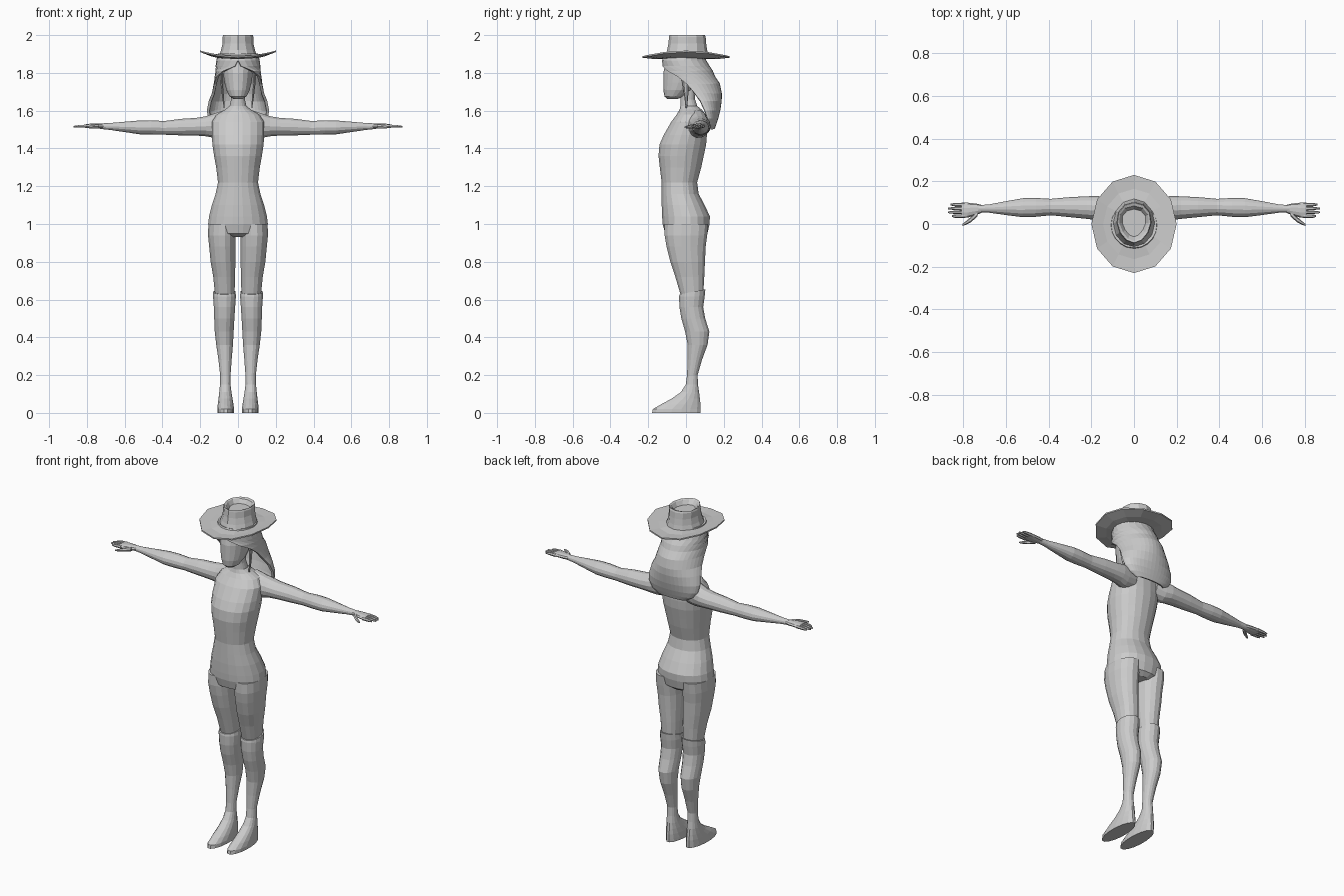
import bpy, bmesh, math

grey = bpy.data.materials.new("plain grey")
grey.diffuse_color = (0.6, 0.6, 0.6, 1)


def finish(name, bm, mirror=False, thick=0):
    bmesh.ops.recalc_face_normals(bm, faces=bm.faces)
    me = bpy.data.meshes.new(name)
    bm.to_mesh(me)
    bm.free()
    me.materials.append(grey)
    ob = bpy.data.objects.new(name, me)
    bpy.context.collection.objects.link(ob)
    if thick:
        s = ob.modifiers.new("thickness", 'SOLIDIFY')
        s.thickness, s.offset = thick, 0
    if mirror:
        m = ob.modifiers.new("mirror", 'MIRROR')
        m.use_mirror_merge = False
    return ob


def skin(bm, rings, closed=True, caps=True):
    vs = [[bm.verts.new(p) for p in r] for r in rings]
    n = len(vs[0])
    for a, b in zip(vs, vs[1:]):
        for i in range(n if closed else n - 1):
            j = (i + 1) % n
            bm.faces.new((a[i], a[j], b[j], b[i]))
    if caps:
        bm.faces.new(vs[0])
        bm.faces.new(vs[-1])


def limb(name, rows, n=16, along='z', mirror=False, tilt=0, power=1.0):
    """Oval sections: (position, low a, high a, low y, high y); a is x, or z along an arm."""
    rings = []
    for t, a0, a1, y0, y1 in rows:
        ring = []
        for i in range(n):
            w = 2 * math.pi * (i + 0.5) / n
            c, s = math.cos(w), math.sin(w)
            c = math.copysign(abs(c) ** power, c)
            s = math.copysign(abs(s) ** power, s)
            a = (a0 + a1) / 2 + (a1 - a0) / 2 * c
            y = (y0 + y1) / 2 + (y1 - y0) / 2 * s
            ring.append((a, y, t) if along == 'z' else (t, y, a))
        rings.append(ring)
    if tilt:  # slope the first section up toward the back
        rings[0] = [(x, y, z + tilt * (y - 0.03)) for x, y, z in rings[0]]
    bm = bmesh.new()
    skin(bm, rings)
    return finish(name, bm, mirror)


# Torso and neck
torso = [(0.93, .07, -.07, .09), (0.95, .145, -.112, .115), (1.0, .16, -.125, .126),
         (1.04, .155, -.128, .128), (1.1, .14, -.13, .10), (1.16, .12, -.13, .068),
         (1.22, .107, -.13, .06), (1.3, .117, -.14, .082), (1.36, .128, -.147, .095),
         (1.42, .137, -.142, .108), (1.47, .14, -.12, .112), (1.54, .14, -.08, .112),
         (1.58, .115, -.05, .105), (1.605, .07, -.035, .085), (1.625, .045, -.03, .06),
         (1.66, .037, -.03, .048), (1.73, .038, -.03, .05)]
limb("torso", [(z, -x, x, a, b) for z, x, a, b in torso], 20, power=.93)

# Thighs
limb("thigh", [(1.0, .012, .158, -.115, .12), (.94, .012, .16, -.115, .114),
               (.88, .013, .154, -.105, .106), (.8, .013, .146, -.085, .102),
               (.72, .014, .132, -.058, .098), (.62, .018, .122, -.028, .092)],
     16, mirror=True, power=.93)

# Tall boots with the feet
limb("boot", [(.64, .012, .132, -.036, .104), (.615, .01, .133, -.038, .1),
              (.56, .014, .129, -.036, .092), (.5, .018, .127, -.026, .103),
              (.43, .022, .124, -.006, .125), (.36, .026, .116, .008, .115),
              (.28, .033, .104, .008, .085), (.2, .039, .095, .005, .062),
              (.15, .039, .096, -.002, .064), (.11, .034, .1, -.028, .07),
              (.075, .028, .104, -.078, .075), (.045, .023, .108, -.135, .079),
              (.02, .02, .11, -.178, .08), (0, .02, .11, -.182, .08)],
     16, mirror=True, tilt=.2)

# Arms
limb("arm", [(.07, 1.46, 1.605, .01, .115), (.13, 1.455, 1.585, .01, .125),
             (.17, 1.463, 1.572, .018, .131), (.22, 1.467, 1.563, .024, .13),
             (.3, 1.468, 1.558, .032, .126), (.39, 1.472, 1.546, .041, .118),
             (.46, 1.472, 1.55, .034, .122), (.52, 1.474, 1.549, .032, .121),
             (.6, 1.486, 1.542, .042, .107), (.68, 1.498, 1.535, .053, .092),
             (.73, 1.503, 1.533, .055, .088)], 14, 'x', True)

# Hands
limb("palm", [(.71, 1.504, 1.532, .055, .088), (.74, 1.504, 1.533, .042, .096),
              (.78, 1.506, 1.532, .03, .1), (.81, 1.508, 1.528, .028, .1)], 10, 'x', True)
for i, (y, tip) in enumerate([(.037, .855), (.055, .872), (.073, .872), (.091, .86)]):
    limb("finger_%d" % (i + 1), [(.795, 1.508, 1.528, y - .009, y + .009),
                                 (.84, 1.509, 1.525, y - .008, y + .008),
                                 (tip, 1.511, 1.52, y - .004, y + .004)], 6, 'x', True)
limb("thumb", [(.735, 1.505, 1.53, .035, .065), (.765, 1.505, 1.526, .008, .034),
               (.79, 1.506, 1.52, -.004, .012), (.805, 1.508, 1.516, -.009, .0)],
     6, 'x', True)

# Head
head = [(1.662, .025, -.1, -.045), (1.675, .045, -.114, -.01), (1.71, .063, -.12, .04),
        (1.75, .073, -.12, .075), (1.8, .08, -.12, .09), (1.85, .084, -.11, .09),
        (1.9, .08, -.09, .085)]
limb("head", [(z, -x, x, a, b) for z, x, a, b in head], 18)

# Hair: a cap that opens at the face and falls down the back
bm = bmesh.new()
rows = [(1.9, .1, -.005, .1, 180), (1.865, .108, -.01, .11, 180),
        (1.835, .112, 0, .118, 172), (1.81, .114, .005, .13, 140), (1.78, .117, .01, .137, 112),
        (1.74, .122, .03, .143, 100), (1.69, .132, .055, .128, 94), (1.65, .148, .075, .107, 90),
        (1.6, .158, .098, .076, 90), (1.56, .152, .112, .052, 90), (1.53, .13, .122, .032, 90),
        (1.505, .085, .13, .015, 90)]
rings = []
for z, w, yc, ry, a in rows:
    angles = [math.radians(a) * (k / 10 - 1) for k in range(21)]
    rings.append([(w * math.sin(t), yc + ry * math.cos(t), z) for t in angles])
skin(bm, rings, closed=False, caps=False)
bmesh.ops.remove_doubles(bm, verts=bm.verts, dist=1e-4)
finish("hair", bm, thick=.014)

# Thin strands beside the face
limb("hair_strand", [(1.82, .08, .1, -.045, .0), (1.75, .08, .094, -.02, .012),
                     (1.68, .074, .086, -.01, .012), (1.615, .07, .076, -.002, .006)],
     6, mirror=True)


# Hat: curled twelve-sided brim, tapered crown with a teardrop dent
def hat_ring(rx, y0, y1, z, curl=0, pinch=0, n=12):
    ring = []
    for i in range(n):
        w = 2 * math.pi * i / n + math.pi / 2
        c, s = math.cos(w), math.sin(w)
        x = rx * c * (1 + pinch * s)
        ring.append((x, (y0 + y1) / 2 + (y1 - y0) / 2 * s, z + curl * (x / .2) ** 2))
    return ring


bm = bmesh.new()
skin(bm, [hat_ring(.09, -.1, .1, 1.875), hat_ring(.145, -.165, .165, 1.873, .03),
          hat_ring(.2, -.23, .23, 1.88, .03), hat_ring(.2, -.23, .23, 1.888, .03),
          hat_ring(.145, -.165, .165, 1.887, .03), hat_ring(.1, -.11, .118, 1.895)])
finish("hat_brim", bm)
bm = bmesh.new()
skin(bm, [hat_ring(.102, -.112, .12, 1.885), hat_ring(.09, -.1, .112, 1.92),
          hat_ring(.082, -.093, .107, 1.955, 0, .06), hat_ring(.082, -.09, .104, 1.99, 0, .1),
          hat_ring(.078, -.088, .1, 2.0, 0, .12), hat_ring(.068, -.08, .085, 1.995, 0, .25),
          hat_ring(.055, -.06, .07, 1.972, 0, .25)])
finish("hat_crown", bm)
